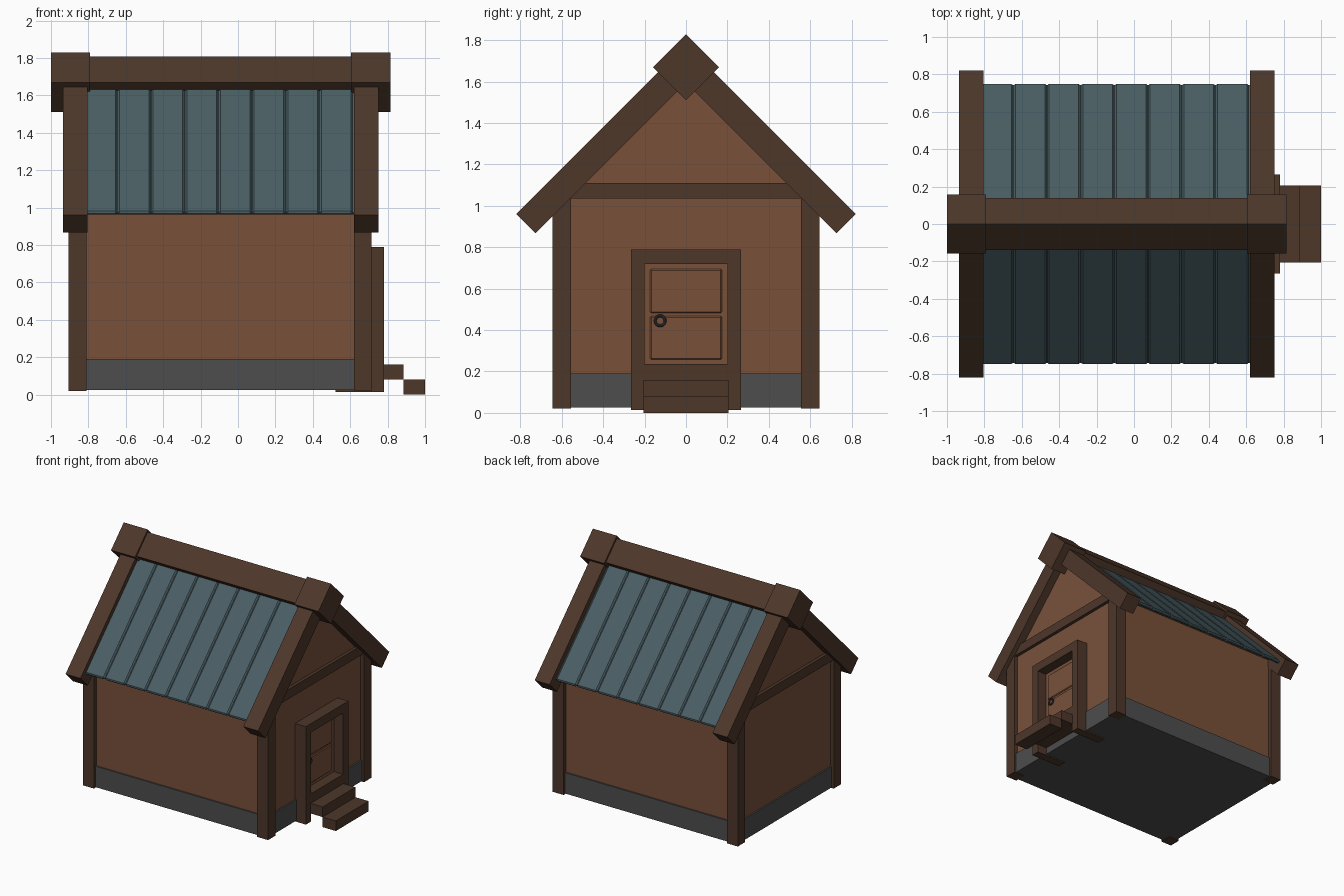
import bpy, bmesh, math

if "Cube" in bpy.data.objects:
    bpy.data.objects.remove(bpy.data.objects["Cube"])


def material(name, rgb):
    m = bpy.data.materials.new(name)
    m.diffuse_color = (*rgb, 1)
    m.use_nodes = True
    m.node_tree.nodes["Principled BSDF"].inputs["Base Color"].default_value = m.diffuse_color
    return m


PLASTER = material("wall_brown", (0.19, 0.082, 0.042))
TIMBER = material("dark_timber", (0.075, 0.038, 0.023))
SLATE = material("roof_teal", (0.068, 0.113, 0.127))
STONE = material("stone_grey", (0.075, 0.075, 0.075))
IRON = material("iron", (0.04, 0.04, 0.045))


def prism(name, profile, x0, x1, mat, bevel=0):
    """Extrude a (y, z) profile along x."""
    bm = bmesh.new()
    face = bm.faces.new([bm.verts.new((x0, y, z)) for y, z in profile])
    ext = bmesh.ops.extrude_face_region(bm, geom=[face])
    verts = [g for g in ext["geom"] if isinstance(g, bmesh.types.BMVert)]
    bmesh.ops.translate(bm, verts=verts, vec=(x1 - x0, 0, 0))
    bmesh.ops.recalc_face_normals(bm, faces=bm.faces)
    mesh = bpy.data.meshes.new(name)
    bm.to_mesh(mesh)
    bm.free()
    mesh.materials.append(mat)
    ob = bpy.data.objects.new(name, mesh)
    bpy.context.collection.objects.link(ob)
    if bevel:
        mod = ob.modifiers.new("bevel", "BEVEL")
        mod.width = bevel
        mod.segments = 1
    return ob


def box(name, x, y, z, mat, bevel=0):
    pts = [(y[0], z[0]), (y[1], z[0]), (y[1], z[1]), (y[0], z[1])]
    return prism(name, pts, x[0], x[1], mat, bevel)


def mirrored(half):
    """Complete a half profile (starting and ending on y = 0)."""
    return half + [(-y, z) for y, z in half[-2:0:-1]]


def diamond(r, z=1.67):
    return [(0, z + r), (r, z), (0, z - r), (-r, z)]


# Stone base and gabled walls
box("foundation", (-0.887, 0.697), (-0.627, 0.627), (0.025, 0.19), STONE)
prism("walls", mirrored([(0, 1.66), (0.615, 1.045), (0.615, 0.15), (0, 0.15)]),
      -0.875, 0.685, PLASTER)

# Corner posts
for x in ((-0.905, -0.81), (0.62, 0.715)):
    for y in ((-0.645, -0.555), (0.555, 0.645)):
        box("corner_post", x, y, (0.02, 1.035), TIMBER)

# Tie beams across both gables
for x in ((-0.9, -0.82), (0.63, 0.71)):
    box("tie_beam", x, (-0.57, 0.57), (1.035, 1.11), TIMBER)

# Roof: backing sheet plus eight bevelled panels running over the ridge
prism("roof_backing", mirrored([(0, 1.716), (0.742, 0.974), (0.732, 0.964), (0, 1.696)]),
      -0.82, 0.64, SLATE)
for i in range(8):
    x = -0.825 + 0.18 * i
    prism("roof_panel", mirrored([(0, 1.73), (0.755, 0.975), (0.737, 0.957), (0, 1.694)]),
          x + 0.002, x + 0.178, SLATE, 0.009)

# Barge boards on both gable ends
for x in (-0.935, 0.62):
    prism("barge_boards", mirrored([(0, 1.78), (0.82, 0.96), (0.7275, 0.8675), (0, 1.595)]),
          x, x + 0.13, TIMBER)

# Ridge beam with thicker end caps
prism("ridge_beam", diamond(0.138), -0.9, 0.7, TIMBER)
for x in (-1.0, 0.605):
    prism("ridge_cap", diamond(0.159), x, x + 0.21, TIMBER)

# Door frame
for y in ((-0.265, -0.2), (0.2, 0.265)):
    box("door_jamb", (0.52, 0.78), y, (0.015, 0.72), TIMBER)
box("door_lintel", (0.52, 0.78), (-0.265, 0.265), (0.72, 0.79), TIMBER)
box("threshold", (0.6, 0.78), (-0.2, 0.2), (0.155, 0.235), TIMBER)

# Door with two raised panels
box("door", (0.62, 0.7), (-0.2, 0.2), (0.235, 0.72), PLASTER)
for z in ((0.257, 0.468), (0.482, 0.695)):
    box("door_panel", (0.69, 0.707), (-0.173, 0.173), z, PLASTER, 0.006)

# Ring handle
bpy.ops.mesh.primitive_torus_add(major_radius=0.024, minor_radius=0.007,
                                 major_segments=20, minor_segments=8,
                                 location=(0.714, -0.125, 0.445),
                                 rotation=(0, math.pi / 2, 0))
ring = bpy.context.object
ring.name = "door_ring"
ring.data.materials.append(IRON)
bpy.ops.object.shade_smooth_by_angle()

# Entrance steps
box("upper_step", (0.69, 0.885), (-0.205, 0.205), (0.08, 0.16), TIMBER)
box("lower_step", (0.885, 1.0), (-0.205, 0.205), (0.0, 0.08), TIMBER)
